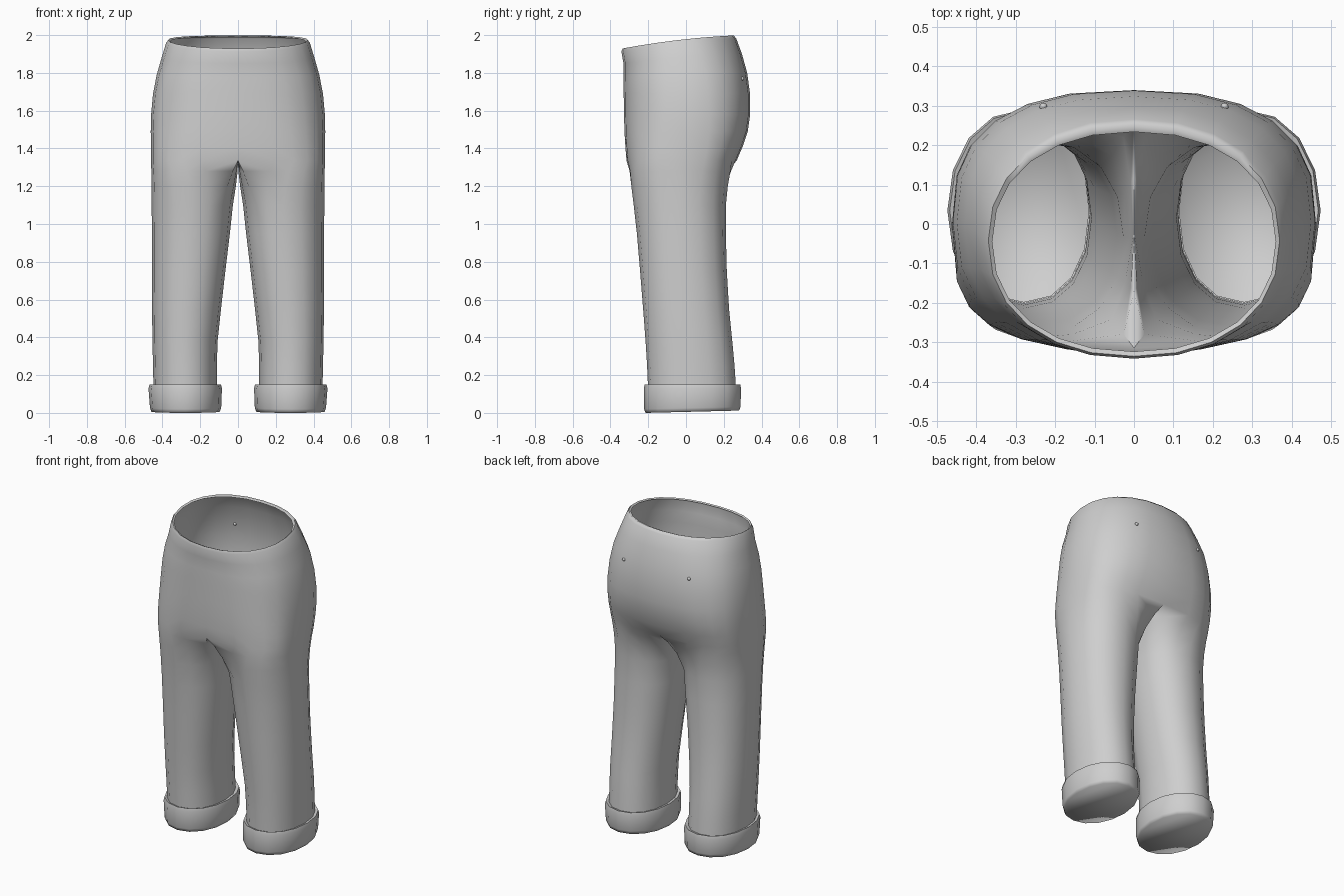
import bpy
import bmesh
from math import sin, cos, pi, radians, copysign

cube = bpy.data.objects.get("Cube")
if cube:
    bpy.data.objects.remove(cube)

grey = bpy.data.materials.new("grey cloth")
grey.use_nodes = True
grey.diffuse_color = (0.62, 0.62, 0.62, 1)
grey.node_tree.nodes["Principled BSDF"].inputs["Base Color"].default_value = (0.62, 0.62, 0.62, 1)

ARC, INNER = 12, 4          # segments on the outer arc and on the inner thigh


def oval(angle, power):
    """Point of a unit superellipse."""
    c, s = cos(angle), sin(angle)
    return (copysign(abs(c) ** (2 / power), c), copysign(abs(s) ** (2 / power), s))


def hip_arc(z, width, front, back, power=2.6, tilt=0):
    """Half a hip section, from the front centre round to the back centre."""
    points = []
    for k in range(ARC + 1):
        u, v = oval(-pi / 2 + pi * k / ARC, power)
        x = 0 if k in (0, ARC) else width * u
        y = (front + back) / 2 + (back - front) / 2 * v
        d = y + 0.04
        points.append((x, y, z + tilt * (d - d * d)))
    return points


def leg_ring(z, inner, outer, front, back, blend=1, power=2.2, tilt=0):
    """Closed leg section; a low blend pulls it towards the hip's half section."""
    count = ARC + INNER
    hip = hip_arc(z, outer, front, back, 3.1)
    hip += [(0, back + (front - back) * k / INNER, z) for k in range(1, INNER)]
    points = []
    for k, h in enumerate(hip):
        u, v = oval(2 * pi * (k - ARC / 2) / count, power)
        x = (inner + outer) / 2 + (outer - inner) / 2 * u
        y = (front + back) / 2 + (back - front) / 2 * v
        points.append((h[0] + (x - h[0]) * blend, h[1] + (y - h[1]) * blend,
                       z + tilt * (y - front)))
    return points


def loft(bm, rings):
    """Skin neighbouring rings; close the skin only where both rings are closed."""
    rows = [[bm.verts.new(p) for p in ring] for ring in rings]
    for a, b in zip(rows, rows[1:]):
        n = min(len(a), len(b))
        for k in range(n if n > ARC + 1 else n - 1):
            j = (k + 1) % n
            bm.faces.new((a[k], a[j], b[j], b[k]))
    return rows


def finish(name, bm, angle=75):
    """Make a smooth-shaded object mirrored across the middle."""
    bmesh.ops.recalc_face_normals(bm, faces=bm.faces)
    mesh = bpy.data.meshes.new(name)
    bm.to_mesh(mesh)
    bm.free()
    mesh.materials.append(grey)
    obj = bpy.data.objects.new(name, mesh)
    bpy.context.collection.objects.link(obj)
    bpy.ops.object.select_all(action="DESELECT")
    obj.select_set(True)
    bpy.context.view_layer.objects.active = obj
    bpy.ops.object.shade_smooth_by_angle(angle=radians(angle))
    mirror = obj.modifiers.new("Mirror", "MIRROR")
    mirror.merge_threshold = 0.0005


# Trousers: rolled waist edge, hips, then the leg down into the cuff
bm = bmesh.new()
loft(bm, [
    hip_arc(1.967, 0.36, -0.324, 0.234, 2.2, 0.117),
    hip_arc(1.974, 0.37, -0.336, 0.252, 2.2, 0.117),
    hip_arc(1.958, 0.381, -0.342, 0.266, 2.2, 0.115),
    hip_arc(1.88, 0.404, -0.331, 0.297, 2.3, 0.08),
    hip_arc(1.79, 0.43, -0.331, 0.324, 2.45, 0.04),
    hip_arc(1.69, 0.45, -0.33, 0.339, 2.5),
    hip_arc(1.58, 0.46, -0.328, 0.34, 2.6),
    hip_arc(1.49, 0.462, -0.326, 0.327, 2.75),
    hip_arc(1.41, 0.461, -0.321, 0.3, 2.95),
    leg_ring(1.335, 0, 0.46, -0.315, 0.268, 0),
    leg_ring(1.28, 0.005, 0.459, -0.31, 0.25, 0.4),
    leg_ring(1.2, 0.015, 0.458, -0.295, 0.227, 0.75),
    leg_ring(1.1, 0.027, 0.457, -0.277, 0.211),
    leg_ring(0.95, 0.043, 0.456, -0.26, 0.211),
    leg_ring(0.75, 0.067, 0.455, -0.243, 0.216),
    leg_ring(0.55, 0.09, 0.455, -0.227, 0.228),
    leg_ring(0.38, 0.108, 0.453, -0.214, 0.245),
    leg_ring(0.25, 0.112, 0.45, -0.206, 0.257),
    leg_ring(0.11, 0.112, 0.447, -0.2, 0.266),
])
finish("trousers", bm)

# Turned-up cuff with a closed sole
bm = bmesh.new()
rows = loft(bm, [
    leg_ring(0.142, 0.115, 0.445, -0.198, 0.264),
    leg_ring(0.15, 0.09, 0.468, -0.219, 0.287, power=2.1),
    leg_ring(0.13, 0.085, 0.474, -0.223, 0.291, power=2.1),
    leg_ring(0.02, 0.089, 0.466, -0.222, 0.289, power=2.1, tilt=0.025),
    leg_ring(0, 0.097, 0.459, -0.214, 0.281, power=2.1, tilt=0.025),
])
bm.faces.new(rows[-1])
finish("cuffs", bm)

# Tiny studs on the seat
bm = bmesh.new()
bmesh.ops.create_uvsphere(bm, u_segments=10, v_segments=6, radius=0.01)
bmesh.ops.translate(bm, verts=bm.verts, vec=(0.23, 0.298, 1.77))
finish("seat_studs", bm)
